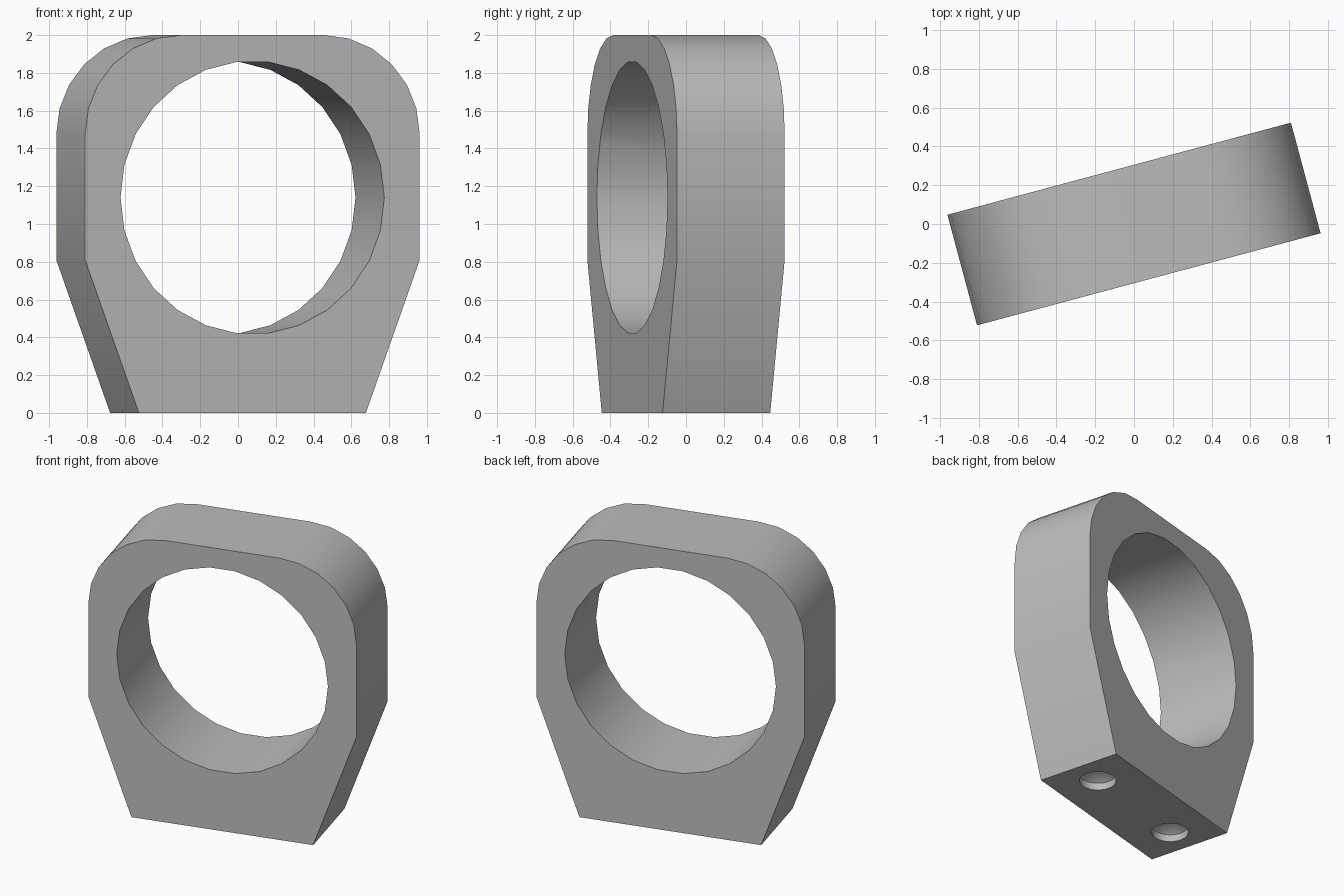
import bpy, bmesh
from math import sin, cos, pi, radians
from mathutils import Matrix

cube = bpy.data.objects.get("Cube")
if cube:
    bpy.data.objects.remove(cube, do_unlink=True)

TURN = Matrix.Rotation(radians(15), 4, 'Z')
DEPTH = 0.59

grey = bpy.data.materials.new("plain_grey")
grey.use_nodes = True
grey.diffuse_color = (0.5, 0.5, 0.5, 1)
grey.node_tree.nodes["Principled BSDF"].inputs["Base Color"].default_value = (0.5, 0.5, 0.5, 1)


def make_object(name, bm):
    bmesh.ops.recalc_face_normals(bm, faces=bm.faces)
    mesh = bpy.data.meshes.new(name)
    bm.to_mesh(mesh)
    bm.free()
    mesh.materials.append(grey)
    ob = bpy.data.objects.new(name, mesh)
    ob.matrix_world = TURN
    bpy.context.collection.objects.link(ob)
    return ob


def prism(name, outline, depth):
    """Extrude an (x, z) outline along y, centred on y = 0."""
    bm = bmesh.new()
    face = bm.faces.new([bm.verts.new((x, -depth / 2, z)) for x, z in outline])
    new = bmesh.ops.extrude_face_region(bm, geom=[face])["geom"]
    bmesh.ops.translate(bm, vec=(0, depth, 0),
                        verts=[v for v in new if isinstance(v, bmesh.types.BMVert)])
    return make_object(name, bm)


def arc(cx, cz, r, start, end, steps):
    return [(cx + r * cos(start + (end - start) * i / steps),
             cz + r * sin(start + (end - start) * i / steps)) for i in range(steps + 1)]


# Body: tapered foot, straight sides, rounded upper corners
half = [(0.622, 0), (0.917, 0.81)] + arc(0.392, 1.475, 0.525, 0, pi / 2, 6)
body = prism("ring_block", half + [(-x, z) for x, z in reversed(half)], DEPTH)

# Large through opening
cutters = [prism("opening_cutter", arc(0, 1.14, 0.723, 0, 2 * pi, 26)[:-1], DEPTH * 2)]

# Two blind bores with conical ends in the underside
for side in (-1, 1):
    bm = bmesh.new()
    bmesh.ops.create_cone(bm, cap_ends=True, segments=24, radius1=0.118, radius2=0.118,
                          depth=0.1, matrix=Matrix.Translation((side * 0.405, 0, 0)))
    top = max(bm.faces, key=lambda f: f.calc_center_median().z)
    bmesh.ops.poke(bm, faces=[top], offset=0.08)
    cutters.append(make_object("bore_cutter", bm))

bpy.context.view_layer.objects.active = body
body.select_set(True)
for cutter in cutters:
    cutter.hide_render = True
    mod = body.modifiers.new("cut", 'BOOLEAN')
    mod.operation = 'DIFFERENCE'
    mod.solver = 'EXACT'
    mod.object = cutter
    bpy.context.view_layer.update()
    bpy.ops.object.modifier_apply(modifier=mod.name)
    bpy.data.objects.remove(cutter, do_unlink=True)

bpy.ops.object.shade_smooth_by_angle(angle=radians(30))
